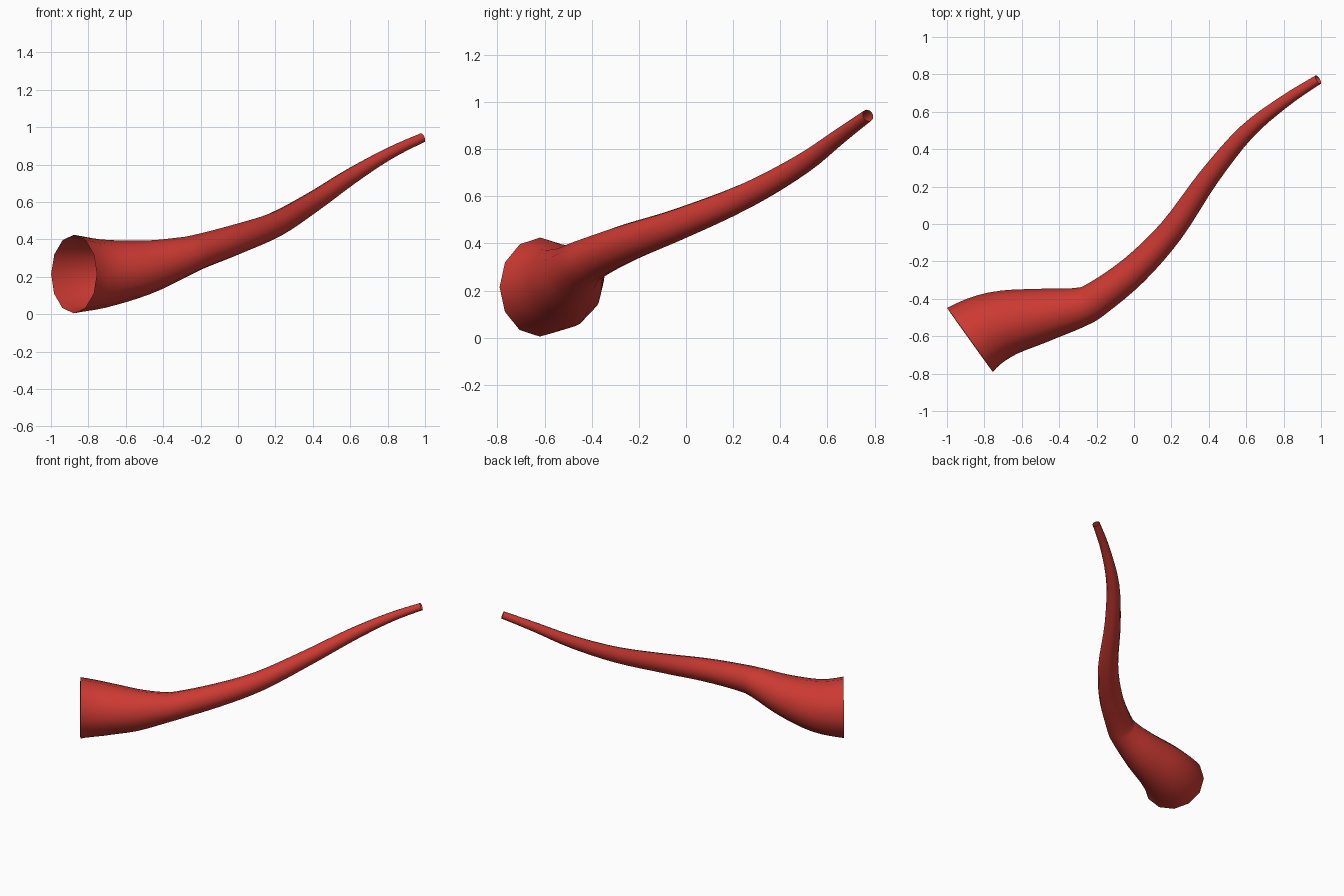
import bpy, bmesh, math
from mathutils import Vector

cube = bpy.data.objects.get("Cube")
if cube:
    bpy.data.objects.remove(cube, do_unlink=True)

SIDES, STEPS = 12, 4

# Centre line with radius; the first and last entries only steer the ends
PATH = [Vector(p) for p in (
    (-1.0, -.74, .22, .24),
    (-.877, -.62, .215, .21),
    (-.72, -.54, .218, .183),
    (-.50, -.49, .25, .146),
    (-.30, -.447, .305, .108),
    (-.20, -.40, .337, .094),
    (0, -.247, .403, .081),
    (.20, -.035, .48, .068),
    (.40, .25, .60, .055),
    (.60, .49, .735, .044),
    (.80, .652, .855, .033),
    (.985, .772, .943, .026),
    (1.17, .88, 1.02, .02),
)]


def spline(a, b, c, d, t):
    """Point and tangent of a smooth segment from b to c."""
    m, n = (c - a) / 2, (d - b) / 2
    k2 = 3 * (c - b) - 2 * m - n
    k3 = 2 * (b - c) + m + n
    return b + t * (m + t * (k2 + t * k3)), m + t * (2 * k2 + 3 * t * k3)


def ring(bm, point, tangent):
    """Circle of vertices square to the centre line."""
    along = tangent.to_3d().normalized()
    side = along.cross(Vector((0, 0, 1))).normalized()
    up = side.cross(along)
    verts = []
    for i in range(SIDES):
        a = math.tau * i / SIDES
        offset = up * math.cos(a) + side * math.sin(a)
        verts.append(bm.verts.new(point.to_3d() + offset * point.w))
    return verts


# Open tapered horn tube
bm = bmesh.new()
rings = []
for i in range(1, len(PATH) - 2):
    for s in range(STEPS):
        rings.append(ring(bm, *spline(*PATH[i - 1:i + 3], s / STEPS)))
rings.append(ring(bm, *spline(*PATH[-4:], 1)))
for r, q in zip(rings, rings[1:]):
    for i in range(SIDES):
        j = (i + 1) % SIDES
        bm.faces.new((r[i], r[j], q[j], q[i])).smooth = True
bmesh.ops.recalc_face_normals(bm, faces=bm.faces)
mesh = bpy.data.meshes.new("horn_tube")
bm.to_mesh(mesh)
bm.free()
horn = bpy.data.objects.new("horn_tube", mesh)
bpy.context.collection.objects.link(horn)

# Red finish
red = bpy.data.materials.new("red")
red.use_nodes = True
red.diffuse_color = (.6, .042, .032, 1)
red.node_tree.nodes["Principled BSDF"].inputs["Base Color"].default_value = red.diffuse_color
mesh.materials.append(red)
